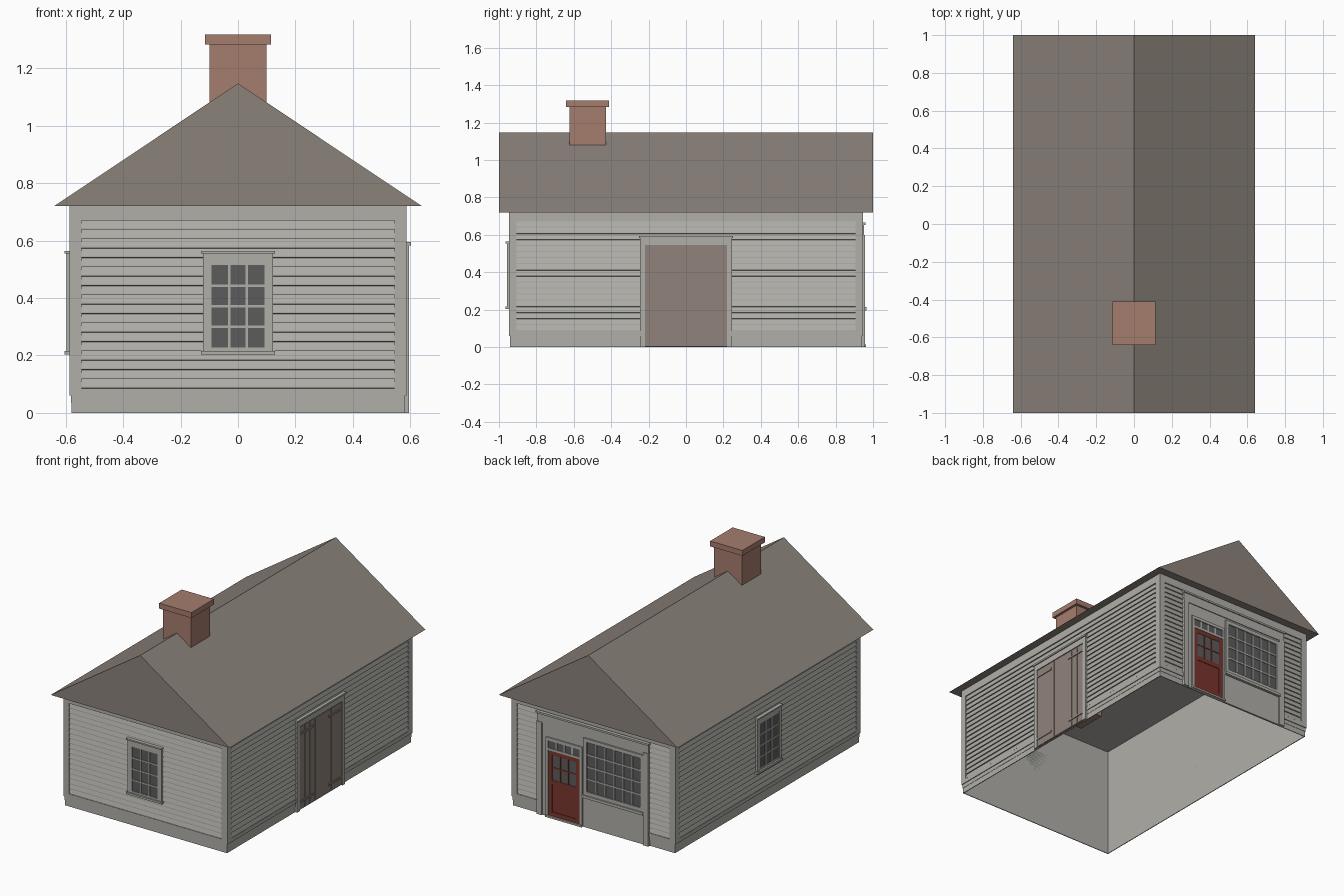
import bpy, bmesh
from mathutils import Matrix, Vector
from math import radians

cube = bpy.data.objects.get("Cube")
if cube:
    bpy.data.objects.remove(cube, do_unlink=True)


def material(name, rgb):
    """Flat colour from an 8-bit sRGB value."""
    linear = [((c / 255 + 0.055) / 1.055) ** 2.4 for c in rgb] + [1.0]
    mat = bpy.data.materials.new(name)
    mat.use_nodes = True
    mat.diffuse_color = linear
    mat.node_tree.nodes["Principled BSDF"].inputs["Base Color"].default_value = linear
    return mat


PAINT = material("pale_grey_paint", (176, 175, 169))
ROOF = material("weathered_shingle", (139, 130, 122))
BRICK = material("brick", (165, 125, 109))
WOOD = material("bare_wood", (144, 132, 123))
GLASS = material("dark_glass", (92, 92, 92))
RED = material("red_paint", (122, 53, 46))

HALF_X, HALF_Y = 0.575, 0.935
EAVE = 0.72


def wall_frame(angle, distance):
    """Local frame: x along the wall, -y outward, z up."""
    return Matrix.Rotation(radians(angle), 4, "Z") @ Matrix.Translation((0, -distance, 0))


FRONT = wall_frame(0, HALF_Y)
SIDE_L = wall_frame(90, HALF_X)
BACK = wall_frame(180, HALF_Y)
SIDE_R = wall_frame(-90, HALF_X)
WORLD = Matrix.Identity(4)


def finish(name, bm, mat, frame=WORLD):
    bm.transform(frame)
    mesh = bpy.data.meshes.new(name)
    bm.to_mesh(mesh)
    bm.free()
    mesh.materials.append(mat)
    obj = bpy.data.objects.new(name, mesh)
    bpy.context.collection.objects.link(obj)
    return obj


def add_box(bm, lo, hi):
    lo, hi = Vector(lo), Vector(hi)
    place = Matrix.Translation((lo + hi) / 2) @ Matrix.Diagonal((*(hi - lo), 1))
    return bmesh.ops.create_cube(bm, size=1, matrix=place)["verts"]


def plates(name, mat, frame, depth, rects, base=0.0):
    """Boxes on a wall; each rect is left, right, bottom, top."""
    bm = bmesh.new()
    for left, right, bottom, top in rects:
        add_box(bm, (left, -depth, bottom), (right, -base, top))
    return finish(name, bm, mat, frame)


def border(left, right, bottom, top, width):
    return [(left, left + width, bottom, top), (right - width, right, bottom, top),
            (left + width, right - width, bottom, bottom + width),
            (left + width, right - width, top - width, top)]


def bars(left, right, bottom, top, cols, rows, width):
    """Glazing bars dividing a rectangle into panes."""
    out = []
    for i in range(1, cols):
        u = left + (right - left) * i / cols
        out.append((u - width / 2, u + width / 2, bottom, top))
    for j in range(1, rows):
        z = bottom + (top - bottom) * j / rows
        out.append((left, right, z - width / 2, z + width / 2))
    return out


def siding(name, frame, left, right, bottom=0.085, top=0.67, boards=18):
    """Lapped boards: a sawtooth profile stretched along the wall."""
    bm = bmesh.new()
    step = (top - bottom) / boards
    profile = []
    for i in range(boards):
        z = bottom + i * step
        profile += [(0.003, z), (0.011, z + 0.001), (0.011, z + 0.006), (0.004, z + step)]
    rows = [[bm.verts.new((u, -d, z)) for d, z in profile] for u in (left, right)]
    for i in range(len(profile) - 1):
        bm.faces.new((rows[0][i], rows[1][i], rows[1][i + 1], rows[0][i + 1]))
    return finish(name, bm, PAINT, frame)


def sash_window(name, frame):
    plates(name + "_glass", GLASS, frame, 0.014, [(-0.095, 0.095, 0.22, 0.515)])
    plates(name + "_sash", PAINT, frame, 0.018,
           border(-0.105, 0.105, 0.215, 0.527, 0.013)
           + bars(-0.092, 0.092, 0.228, 0.514, 3, 4, 0.008))
    plates(name + "_casing", PAINT, frame, 0.022,
           [(-0.122, -0.104, 0.21, 0.555), (0.104, 0.122, 0.21, 0.555),
            (-0.104, 0.104, 0.527, 0.555)])
    plates(name + "_sill_and_cap", PAINT, frame, 0.029,
           [(-0.128, 0.128, 0.203, 0.216), (-0.128, 0.128, 0.554, 0.563)])


# Wall shell, open at the bottom
bm = bmesh.new()
add_box(bm, (-HALF_X, -HALF_Y, 0), (HALF_X, HALF_Y, EAVE - 0.003))
floor = [f for f in bm.faces if f.normal.z < -0.5 or f.calc_center_median().z < 0.01]
bmesh.ops.delete(bm, geom=floor, context="FACES_ONLY")
finish("wall_shell", bm, PAINT)

# Foundation boards, corner boards, frieze and siding on every wall
for label, frame, half in (("front", FRONT, HALF_X), ("left", SIDE_L, HALF_Y),
                           ("back", BACK, HALF_X), ("right", SIDE_R, HALF_Y)):
    edge, inner = half + 0.012, half - 0.03
    plates(label + "_foundation", PAINT, frame, 0.005, [(-half - 0.005, half + 0.005, 0, 0.035)])
    plates(label + "_skirt", PAINT, frame, 0.007, [(-half - 0.007, half + 0.007, 0.035, 0.06)])
    plates(label + "_frame", PAINT, frame, 0.012,
           [(-edge, -inner, 0.06, EAVE), (inner, edge, 0.06, EAVE),
            (-inner, inner, 0.06, 0.085), (-inner, inner, 0.67, EAVE)])
    if label == "back":
        siding("back_siding_a", frame, -inner, -0.4)
        siding("back_siding_b", frame, 0.4, inner)
    else:
        siding(label + "_siding", frame, -inner, inner)

# Sash windows
sash_window("front_window", FRONT)
sash_window("right_window", SIDE_R)

# Plank double door with strap hinges
plates("plank_door_casing", PAINT, SIDE_L, 0.02,
       [(-0.245, -0.218, 0, 0.585), (0.218, 0.245, 0, 0.585), (-0.218, 0.218, 0.545, 0.585)])
plates("plank_door_cap", PAINT, SIDE_L, 0.027, [(-0.25, 0.25, 0.583, 0.594)])
plates("plank_door_backing", WOOD, SIDE_L, 0.0135, [(-0.218, 0.218, 0.003, 0.545)])
seams = [-0.218, -0.163, -0.11, -0.056, 0.056, 0.11, 0.163, 0.218]
plates("plank_door_boards", WOOD, SIDE_L, 0.016,
       [(a + 0.0015, b - 0.0015, 0.006, 0.54) for a, b in zip(seams, seams[1:])])
plates("plank_door_straps", WOOD, SIDE_L, 0.021,
       [(min(s * 0.218, s * 0.08), max(s * 0.218, s * 0.08), z, z + 0.013)
        for s in (-1, 1) for z in (0.05, 0.49)])

# Shop front: panel, pilasters, frieze and cornice
plates("shop_panel", PAINT, BACK, 0.0125, [(-0.4, 0.4, 0.0, 0.66)])
plates("shop_pilasters", PAINT, BACK, 0.022,
       [(-0.4, -0.362, 0, 0.6), (0.362, 0.4, 0, 0.6)])
plates("shop_frieze", PAINT, BACK, 0.018, [(-0.4, 0.4, 0.595, 0.66)])
plates("shop_cornice", PAINT, BACK, 0.025, [(-0.405, 0.405, 0.653, 0.665)])

# Shop window
plates("shop_window_glass", GLASS, BACK, 0.015, [(-0.04, 0.35, 0.235, 0.56)])
plates("shop_window_bars", PAINT, BACK, 0.019,
       bars(-0.04, 0.345, 0.24, 0.555, 6, 4, 0.009))
plates("shop_window_casing", PAINT, BACK, 0.022, border(-0.067, 0.364, 0.212, 0.58, 0.024))
plates("shop_window_sill", PAINT, BACK, 0.03, [(-0.072, 0.364, 0.195, 0.213)])

# Red shop door with transom
plates("shop_door_jambs", PAINT, BACK, 0.021,
       [(-0.335, -0.317, 0, 0.515), (-0.092, -0.074, 0, 0.515), (-0.317, -0.092, 0.495, 0.515),
        (-0.317, -0.092, 0.433, 0.447)])
plates("shop_door_threshold", PAINT, BACK, 0.028, [(-0.335, -0.074, 0, 0.012)])
plates("transom_glass", GLASS, BACK, 0.015, [(-0.317, -0.092, 0.447, 0.495)])
plates("transom_bars", PAINT, BACK, 0.018, bars(-0.317, -0.092, 0.447, 0.495, 4, 1, 0.012))
plates("shop_door_leaf", RED, BACK, 0.0145, [(-0.317, -0.092, 0.012, 0.433)])
plates("shop_door_glass", GLASS, BACK, 0.0155, [(-0.29, -0.119, 0.245, 0.41)])
plates("shop_door_rails", RED, BACK, 0.018,
       border(-0.317, -0.092, 0.012, 0.433, 0.027) + [(-0.29, -0.119, 0.215, 0.245)]
       + bars(-0.29, -0.119, 0.245, 0.406, 3, 2, 0.008))

# Solid gable roof
bm = bmesh.new()
corners = [(-0.64, EAVE), (0.64, EAVE), (0.0, 1.147)]
near, far = [[bm.verts.new((x, y, z)) for x, z in corners] for y in (-1, 1)]
bm.faces.new(near)
bm.faces.new(far[::-1])
for i in range(3):
    j = (i + 1) % 3
    bm.faces.new((near[j], near[i], far[i], far[j]))
bmesh.ops.recalc_face_normals(bm, faces=bm.faces)
finish("roof", bm, ROOF)

# Chimney stack and cap
bm = bmesh.new()
add_box(bm, (-0.1, -0.624, 0.57), (0.1, -0.428, 1.285))
finish("chimney_stack", bm, BRICK)
bm = bmesh.new()
add_box(bm, (-0.115, -0.641, 1.282), (0.115, -0.411, 1.317))
finish("chimney_cap", bm, BRICK)
